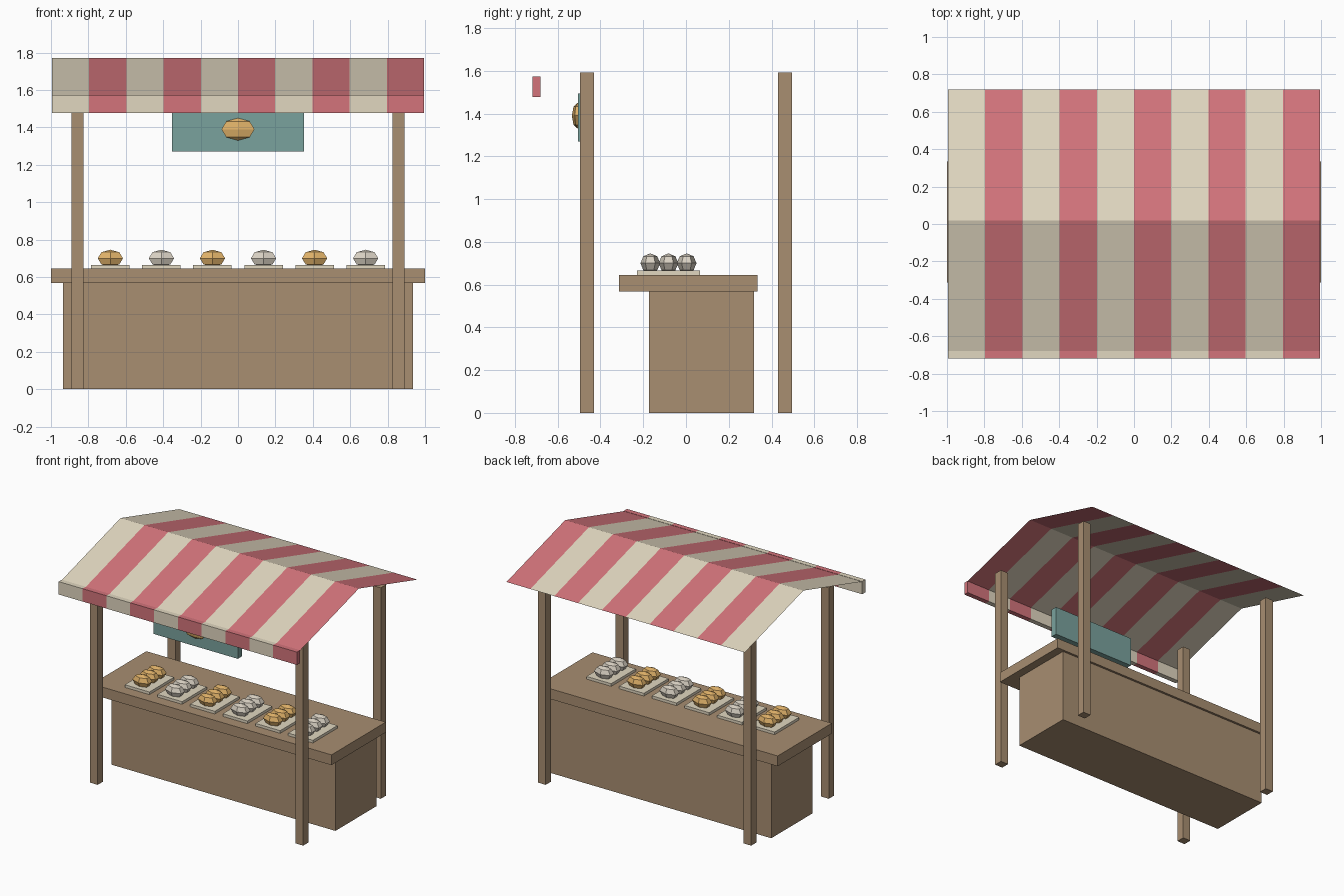
import bpy, bmesh

if "Cube" in bpy.data.objects:
    bpy.data.objects.remove(bpy.data.objects["Cube"])


def material(name, *rgb):
    def linear(c):
        c /= 255
        return c / 12.92 if c < 0.04045 else ((c + 0.055) / 1.055) ** 2.4
    col = [linear(c) for c in rgb] + [1]
    m = bpy.data.materials.new(name)
    m.use_nodes = True
    m.diffuse_color = col
    m.node_tree.nodes["Principled BSDF"].inputs["Base Color"].default_value = col
    return m


WOOD = material("wood", 168, 142, 113)
CREAM = material("cream cloth", 225, 215, 192)
RED = material("red cloth", 211, 116, 123)
TEAL = material("teal sign", 122, 162, 157)
GOLD = material("golden crust", 222, 176, 104)
PALE = material("pale crust", 216, 208, 194)


def finish(bm, name, *mats):
    me = bpy.data.meshes.new(name)
    bm.to_mesh(me)
    bm.free()
    for m in mats:
        me.materials.append(m)
    ob = bpy.data.objects.new(name, me)
    bpy.context.collection.objects.link(ob)
    return ob


def box(name, mat, x, y, z):
    """Box from (low, high) ranges on each axis."""
    bm = bmesh.new()
    bmesh.ops.create_cube(bm, size=1)
    for v in bm.verts:
        v.co = [r[0] if c < 0 else r[1] for c, r in zip(v.co, (x, y, z))]
    return finish(bm, name, mat)


def loaf(name, mat, centre, radii):
    """Faceted six-sided bun."""
    bm = bmesh.new()
    bmesh.ops.create_uvsphere(bm, u_segments=6, v_segments=4, radius=1)
    bmesh.ops.scale(bm, vec=radii, verts=bm.verts)
    bmesh.ops.translate(bm, vec=centre, verts=bm.verts)
    return finish(bm, name, mat)


# Counter
box("counter_body", WOOD, (-0.935, 0.935), (-0.173, 0.318), (0, 0.567))
box("counter_top", WOOD, (-1, 1), (-0.313, 0.335), (0.567, 0.645))

# Four posts
for sx, side in ((-1, "right"), (1, "left")):
    for sy, end in ((-1, "front"), (1, "back")):
        x, y = sx * 0.858, sy * 0.463
        box(f"{end}_{side}_post", WOOD, (x - 0.033, x + 0.033),
            (y - 0.032, y + 0.032), (0, 1.592))

# Striped awning: one thin folded sheet, plus a valance along the front edge
STRIPES, HALF = 10, 0.995
STEP = 2 * HALF / STRIPES
bm = bmesh.new()
rows = [[bm.verts.new((-HALF + i * STEP, y, z)) for i in range(STRIPES + 1)]
        for y, z in ((-0.68, 1.572), (0.02, 1.772), (0.72, 1.572))]
for a, b in zip(rows, rows[1:]):
    for i in range(STRIPES):
        bm.faces.new((a[i], a[i + 1], b[i + 1], b[i])).material_index = i % 2
finish(bm, "awning", CREAM, RED)

for i in range(STRIPES):
    x = -HALF + i * STEP
    box(f"valance_{i + 1}", (CREAM, RED)[i % 2], (x, x + STEP),
        (-0.718, -0.68), (1.477, 1.574))

# Hanging sign with a bun emblem
box("sign_board", TEAL, (-0.352, 0.352), (-0.505, -0.455), (1.27, 1.495))
loaf("sign_bun", GOLD, (0, -0.507, 1.39), (0.102, 0.027, 0.06))

# Trays, each with three buns
for t in range(6):
    x = (t - 2.5) * 0.273
    box(f"tray_{t + 1}", CREAM, (x - 0.103, x + 0.103), (-0.229, 0.065),
        (0.645, 0.665))
    for k in range(3):
        loaf(f"bun_{t + 1}_{k + 1}", (GOLD, PALE)[t % 2],
             (x, -0.167 + k * 0.085, 0.7), (0.078, 0.046, 0.046))
